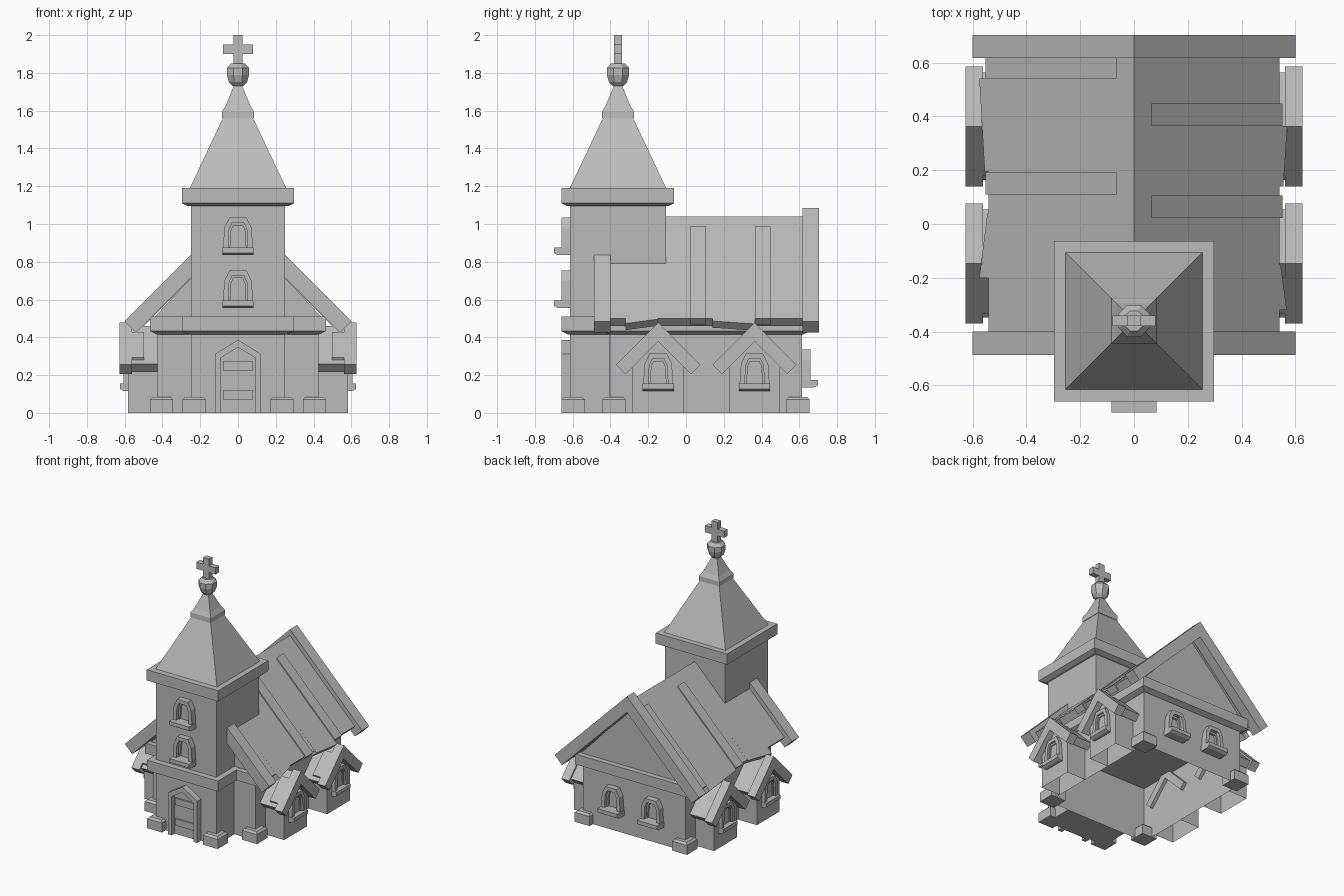
import bpy, bmesh, math
from mathutils import Matrix, Vector

if "Cube" in bpy.data.objects:
    bpy.data.objects.remove(bpy.data.objects["Cube"])

stone = bpy.data.materials.new("light_grey_stone")
stone.use_nodes = True
GREY = (0.5, 0.5, 0.5, 1)
stone.diffuse_color = GREY
stone.node_tree.nodes["Principled BSDF"].inputs["Base Color"].default_value = GREY


def finish(name, bm, open_bottom=False):
    bmesh.ops.recalc_face_normals(bm, faces=bm.faces)
    if open_bottom:
        low = [f for f in bm.faces if all(abs(v.co.z) < 1e-5 for v in f.verts)]
        bmesh.ops.delete(bm, geom=low, context='FACES')
    me = bpy.data.meshes.new(name)
    bm.to_mesh(me)
    bm.free()
    me.materials.append(stone)
    ob = bpy.data.objects.new(name, me)
    bpy.context.scene.collection.objects.link(ob)
    return ob


def loft(name, loops, open_bottom=False):
    """Skin a stack of matching vertex loops and cap both ends."""
    bm = bmesh.new()
    rings = [[bm.verts.new(p) for p in loop] for loop in loops]
    n = len(rings[0])
    for a, b in zip(rings, rings[1:]):
        for i in range(n):
            j = (i + 1) % n
            bm.faces.new((a[i], a[j], b[j], b[i]))
    bm.faces.new(rings[0])
    bm.faces.new(rings[-1])
    return finish(name, bm, open_bottom)


def rect(x0, x1, y0, y1, z, inset=0):
    x0, x1, y0, y1 = x0 + inset, x1 - inset, y0 + inset, y1 - inset
    return [(x0, y0, z), (x1, y0, z), (x1, y1, z), (x0, y1, z)]


def box(name, x, y, z, under=0, over=0, open_bottom=False):
    """Box with optional chamfers around its underside or its top."""
    loops = [rect(*x, *y, z[0], under)]
    if under:
        loops.append(rect(*x, *y, z[0] + under / 2))
    if over:
        loops.append(rect(*x, *y, z[1] - over))
    loops.append(rect(*x, *y, z[1], over))
    return loft(name, loops, open_bottom)


def wall(x, y, z, turn):
    """Wall frame: u runs along the wall, v up, w outward."""
    return (Matrix.Translation((x, y, z)) @ Matrix.Rotation(math.radians(turn), 4, 'Z')
            @ Matrix.Rotation(math.pi / 2, 4, 'X'))


def prism(name, outline, w0, w1, frame, open_bottom=False):
    return loft(name, [[frame @ Vector((u, v, w)) for u, v in outline] for w in (w0, w1)], open_bottom)


def mirrored(half):
    """Complete a right half outline, listed bottom to top."""
    return half + [(-u, v) for u, v in reversed(half) if u > 0]


def band(outer, inner):
    return mirrored(outer) + mirrored(inner)[::-1]


def chevron(half, top, t):
    return [(-half, top - half), (0, top), (half, top - half),
            (half - t / 2, top - half - t / 2), (0, top - t), (-half + t / 2, top - half - t / 2)]


def window(name, frame, depth=0.045, sill=0.085):
    outer = [(0.08, 0.03), (0.072, 0.145), (0.045, 0.2)]
    inner = [(0.052, 0.03), (0.047, 0.135), (0.03, 0.172)]
    glass = [(0.041, 0.045), (0.036, 0.13), (0.024, 0.158)]
    prism(name + "_frame", band(outer, inner), -0.005, depth, frame)
    prism(name + "_casing", band(inner, glass), -0.005, depth * 0.45, frame)
    prism(name + "_pane", mirrored(inner), -0.005, 0.003, frame)
    # Sill with a sloped underside
    loft(name + "_sill", [[frame @ Vector((u, v, w)) for v, w in
         ((0.04, 0), (0.04, sill), (0.012, sill), (0, sill - 0.02), (0, 0))] for u in (-0.083, 0.083)])


def roof_plank(name, side, y, start, ends, lift):
    """Board lying on the main roof slope, with a skewed lower end."""
    def edge(yy, end):
        top = [(start, 1.04 - start + lift), (end, 1.04 - end + lift)]
        low = [(end - 0.035, 1.005 - end + lift), (start, 1.0 - start)]
        return [(side * x, yy, z) for x, z in top + low]
    loft(name, [edge(y[0], ends[0]), edge(y[1], ends[1])])


# Nave walls, gables and the ledge that closes the hall
centre = wall(0, 0, 0, 0)
box("nave_walls", (-0.425, 0.425), (-0.4, 0.615), (0, 0.43), open_bottom=True)
prism("gable_walls", [(-0.45, 0.5), (0.45, 0.5), (0, 0.975)], -0.615, 0.4, centre)
box("nave_ledge", (-0.465, 0.465), (-0.44, 0.655), (0.415, 0.51), under=0.035)

# Main roof with end boards and loose planks
prism("main_roof", chevron(0.54, 1.04, 0.08), -0.63, 0.41, centre)
prism("front_gable_board", chevron(0.6, 1.085, 0.12), 0.4, 0.487, centre)
prism("back_gable_board", chevron(0.6, 1.085, 0.12), -0.703, -0.617, centre)
for side, starts in ((1, (0.022, 0.365)), (-1, (0.11, 0.54))):
    for y in starts:
        roof_plank("roof_plank", side, (y, y + 0.083), 0.065, (0.552, 0.552), 0.012)
roof_plank("eave_plank", 1, (0.14, 0.365), 0.4, (0.555, 0.57), 0.001)
roof_plank("eave_plank", 1, (-0.32, -0.15), 0.4, (0.568, 0.545), 0.001)
roof_plank("eave_plank", -1, (0.195, 0.54), 0.4, (0.555, 0.575), 0.001)
roof_plank("eave_plank", -1, (-0.2, 0.04), 0.4, (0.575, 0.545), 0.001)

# Tower shaft, ledge and eave
box("tower_base", (-0.25, 0.25), (-0.615, -0.402), (0, 0.45))
box("tower_shaft", (-0.25, 0.25), (-0.615, -0.106), (0.45, 1.12))
box("tower_ledge", (-0.295, 0.295), (-0.66, -0.3), (0.415, 0.511), under=0.035)
box("tower_eave", (-0.297, 0.297), (-0.66, -0.064), (1.095, 1.19), under=0.03)

# Spire, flared cap, finial and cross
TY = -0.36


def square(r, z):
    return rect(-r, r, TY - r, TY + r, z)


def ring(r, z, n=8):
    return [(r * math.cos((i + 0.5) * math.tau / n), TY + r * math.sin((i + 0.5) * math.tau / n), z)
            for i in range(n)]


loft("spire", [square(0.255, 1.19), square(0.078, 1.565)])
loft("spire_cap", [square(0.085, 1.56), square(0.084, 1.595), square(0.066, 1.625), square(0.016, 1.745)])
loft("finial", [ring(0.03, 1.73), ring(0.052, 1.752), ring(0.064, 1.79),
                ring(0.064, 1.825), ring(0.04, 1.85)])
cross = mirrored([(0.025, 1.84), (0.025, 1.9), (0.08, 1.9), (0.08, 1.95), (0.025, 1.95), (0.025, 2.0)])
prism("cross", cross, -0.02, 0.02, wall(0, TY, 0, 0))

# Corner stones
for side in (-1, 1):
    for x, y in ((0.232, -0.598), (0.405, -0.38), (0.405, 0.593)):
        cx = side * x
        box("corner_stone", (cx - 0.062, cx + 0.062), (y - 0.062, y + 0.062), (0, 0.085), over=0.014)

# Tower and back windows
for z in (0.555, 0.835):
    window("tower_window", wall(0, -0.615, z, 0))
for x in (-0.165, 0.165):
    window("back_window", wall(x, 0.615, 0.135, 180))

# Door with pointed frame and battens
door = wall(0, -0.615, 0, 0)
opening = [(0.09, 0), (0.09, 0.292), (0, 0.347)]
prism("door_frame", band([(0.122, 0), (0.122, 0.312), (0, 0.387)], opening), -0.005, 0.045, door)
prism("door_panel", mirrored(opening), -0.005, 0.01, door)
for z in (0.07, 0.225):
    prism("door_batten", [(-0.08, z), (0.08, z), (0.08, z + 0.05), (-0.08, z + 0.05)], 0, 0.022, door)

# Side bays with little gabled roofs
for turn in (90, -90):
    side = 1 if turn > 0 else -1
    for y in (-0.147, 0.363):
        bay = wall(0, y, 0, turn)
        prism("bay_walls", mirrored([(0.135, 0), (0.135, 0.25), (0, 0.385)]), 0.427, 0.582, bay, True)
        prism("bay_roof", chevron(0.2, 0.46, 0.08), 0.4, 0.57, bay)
        prism("bay_gable_board", chevron(0.223, 0.478, 0.1), 0.562, 0.627, bay)
        # Loose plank on the slope nearer the front
        s = -side
        plank = [(s * u, v) for u, v in ((0.05, 0.42), (0.05, 0.428), (0.185, 0.293), (0.165, 0.255))]
        prism("bay_plank", plank, 0.497, 0.565, bay)
        window("bay_window", wall(side * 0.582, y, 0.115, turn), 0.025, 0.043)
